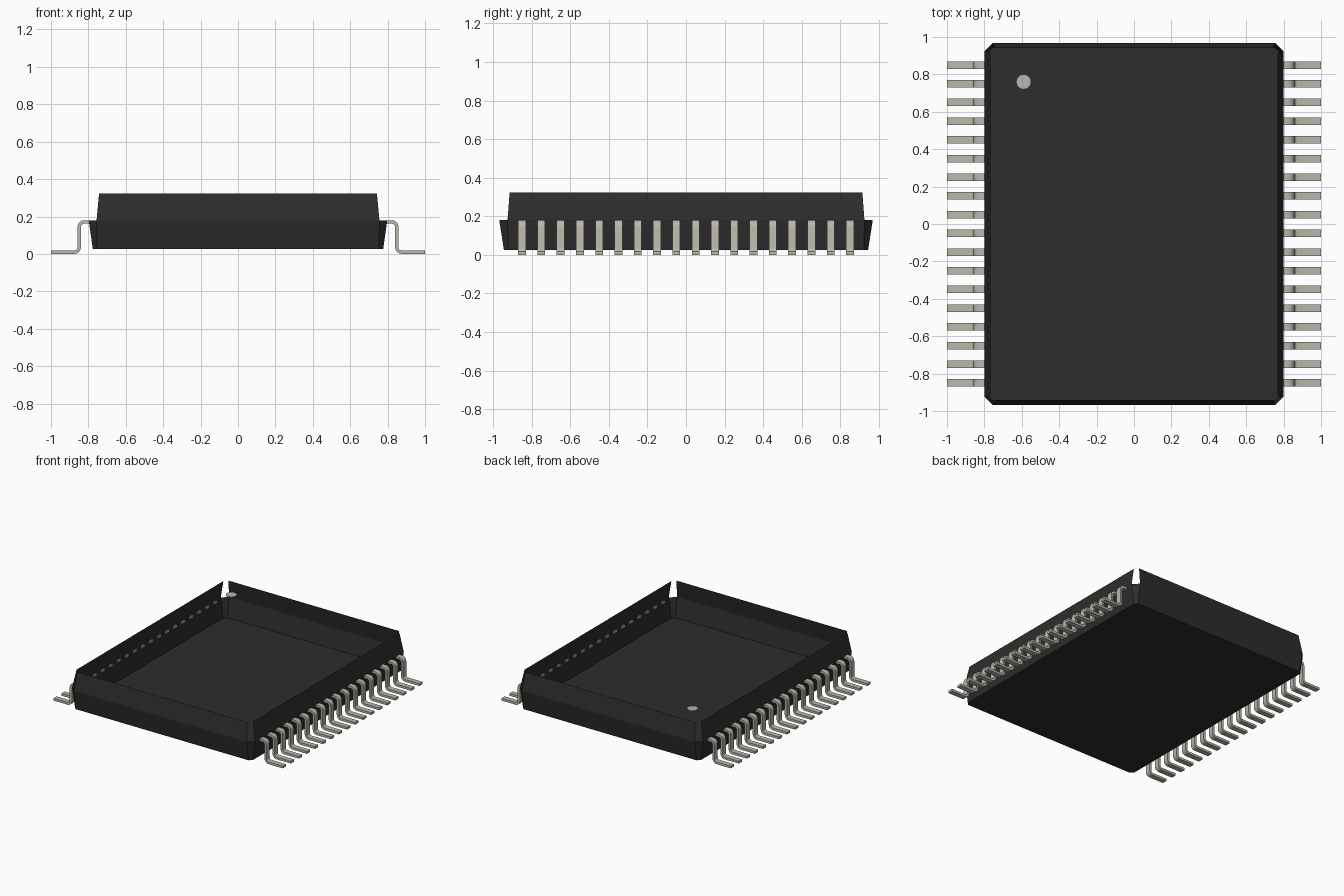
import bpy, bmesh, math
from mathutils import Vector

cube = bpy.data.objects.get("Cube")
if cube:
    bpy.data.objects.remove(cube, do_unlink=True)


def material(name, rgb):
    m = bpy.data.materials.new(name)
    m.use_nodes = True
    m.diffuse_color = (*rgb, 1)
    bsdf = next(n for n in m.node_tree.nodes if n.type == 'BSDF_PRINCIPLED')
    bsdf.inputs["Base Color"].default_value = (*rgb, 1)
    return m


black = material("black plastic", (0.026, 0.026, 0.026))
metal = material("tinned metal", (0.50, 0.475, 0.41))


def finish(bm, name, mat):
    mesh = bpy.data.meshes.new(name)
    bm.to_mesh(mesh)
    bm.free()
    mesh.materials.append(mat)
    obj = bpy.data.objects.new(name, mesh)
    bpy.context.collection.objects.link(obj)
    return obj


def ring(bm, x, y, cx, cy, z):
    """Chamfered rectangle, counter-clockwise from the front edge."""
    pts = [(-cx, -y), (cx, -y), (x, -cy), (x, cy),
           (cx, y), (-cx, y), (-x, cy), (-x, -cy)]
    return [bm.verts.new((px, py, z)) for px, py in pts]


# Package body: open tray, upper walls are separate leaning sheets
bm = bmesh.new()
bottom = ring(bm, 0.776, 0.944, 0.753, 0.922, 0.026)
middle = ring(bm, 0.798, 0.968, 0.756, 0.925, 0.18)
top = ring(bm, 0.768, 0.942, 0.743, 0.914, 0.322)
bm.faces.new(bottom[::-1])
for i in range(8):
    j = (i + 1) % 8
    bm.faces.new((bottom[i], bottom[j], middle[j], middle[i]))
    if i % 2 == 0:  # the upper corners stay open
        bm.faces.new((middle[i], middle[j], top[j], top[i]))
finish(bm, "package_body", black)

# Gull-wing lead: centre line with rounded bends
T, R, W = 0.018, 0.026, 0.04
KNEE = 0.849
path = [Vector((0.788, 0.171))]
for k in range(5):  # shoulder bend
    a = math.radians(90 - 22.5 * k)
    path.append(Vector((KNEE - R + R * math.cos(a), 0.171 - R + R * math.sin(a))))
for k in range(5):  # heel bend
    a = math.radians(180 + 22.5 * k)
    path.append(Vector((KNEE + R + R * math.cos(a), 0.009 + R + R * math.sin(a))))
path.append(Vector((1.0, 0.009)))


def lead_mesh():
    bm = bmesh.new()
    sections = []
    for i, p in enumerate(path):
        d = (path[min(i + 1, len(path) - 1)] - path[max(i - 1, 0)]).normalized()
        if i in (0, 1, 9, 10, 11):
            d = Vector((1, 0)) if i != 9 else d
        if i in (5, 6):
            d = Vector((0, -1))
        n = Vector((-d.y, d.x)) * T / 2
        sections.append([bm.verts.new((q.x, s * W / 2, q.y))
                         for q, s in ((p + n, -1), (p + n, 1), (p - n, 1), (p - n, -1))])
    for a, b in zip(sections, sections[1:]):
        for i in range(4):
            j = (i + 1) % 4
            bm.faces.new((a[i], a[j], b[j], b[i]))
    bm.faces.new(sections[0])
    bm.faces.new(sections[-1])
    bmesh.ops.recalc_face_normals(bm, faces=bm.faces)
    return bm


first = finish(lead_mesh(), "left_lead_1", metal)
bpy.ops.object.select_all(action='DESELECT')
first.select_set(True)
bpy.context.view_layer.objects.active = first
bpy.ops.object.shade_smooth_by_angle(angle=math.radians(40))

# Eighteen leads along each side
for side, turn in (("left", 0), ("right", math.pi)):
    for i in range(18):
        if side == "left" and i == 0:
            lead = first
        else:
            lead = bpy.data.objects.new(f"{side}_lead_{i + 1}", first.data)
            bpy.context.collection.objects.link(lead)
        lead.location.y = -0.85 + 0.1 * i
        lead.rotation_euler.z = turn

# Orientation dot level with the rim
bm = bmesh.new()
bmesh.ops.create_cone(bm, cap_ends=True, segments=24, radius1=0.04, radius2=0.04, depth=0.006)
dot = finish(bm, "orientation_dot", metal)
dot.location = (-0.59, 0.76, 0.32)
